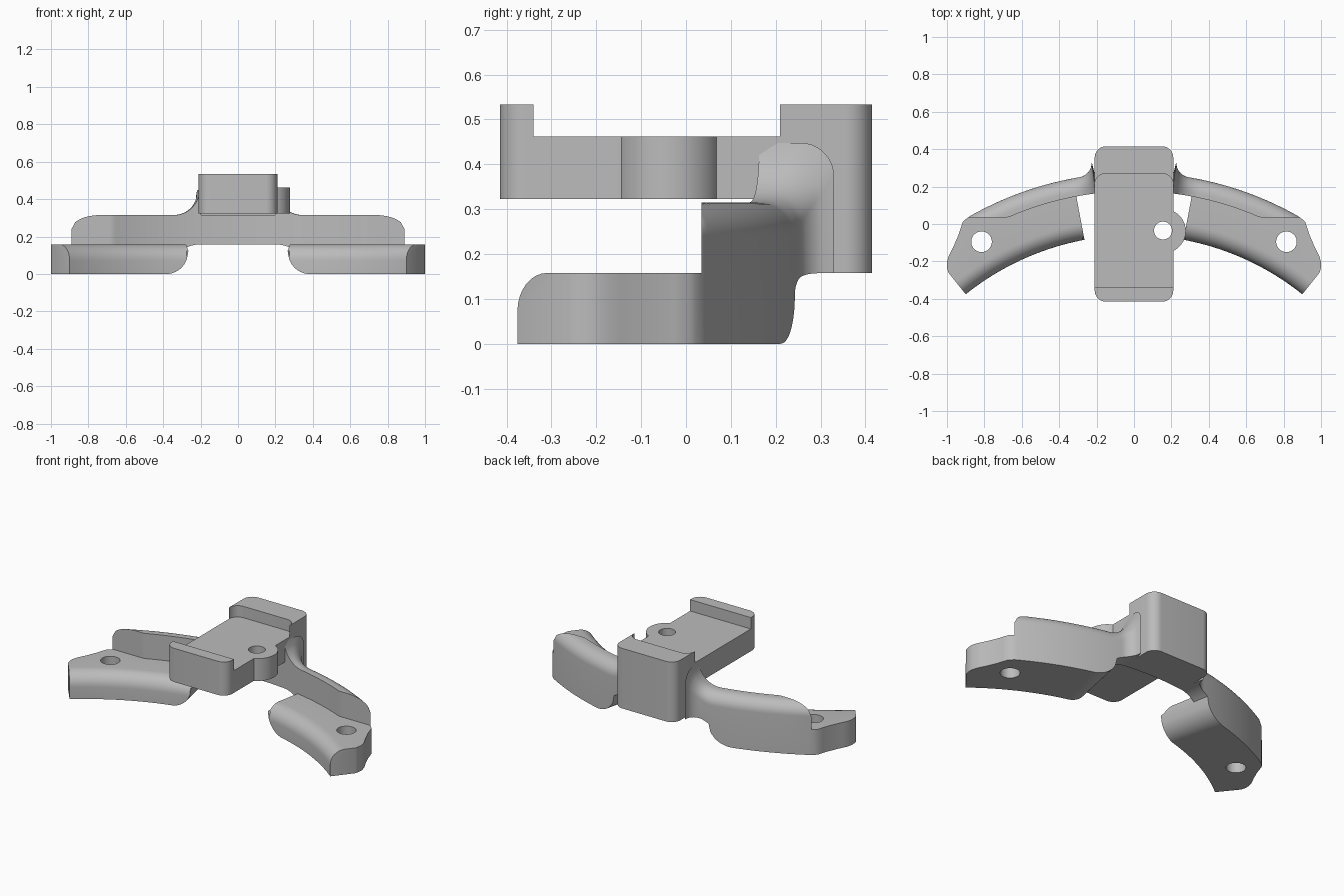
import bpy, bmesh, math

cube = bpy.data.objects.get("Cube")
if cube:
    bpy.data.objects.remove(cube, do_unlink=True)

GREY = (0.5, 0.5, 0.5, 1)
mat = bpy.data.materials.new("plain grey")
mat.use_nodes = True
mat.diffuse_color = GREY
mat.node_tree.nodes["Principled BSDF"].inputs["Base Color"].default_value = GREY


def finish(name, bm):
    bmesh.ops.remove_doubles(bm, verts=bm.verts, dist=1e-5)
    bmesh.ops.dissolve_degenerate(bm, edges=bm.edges, dist=1e-5)
    bmesh.ops.recalc_face_normals(bm, faces=bm.faces)
    mesh = bpy.data.meshes.new(name)
    bm.to_mesh(mesh)
    bm.free()
    mesh.materials.append(mat)
    obj = bpy.data.objects.new(name, mesh)
    bpy.context.collection.objects.link(obj)
    return obj


def prism(name, outline, z0, z1):
    bm = bmesh.new()
    face = bm.faces.new([bm.verts.new((x, y, z0)) for x, y in outline])
    top = bmesh.ops.extrude_face_region(bm, geom=[face])["geom"]
    bmesh.ops.translate(bm, vec=(0, 0, z1 - z0),
                        verts=[v for v in top if isinstance(v, bmesh.types.BMVert)])
    return finish(name, bm)


def arc(cx, cy, r, start, end, n):
    angles = [math.radians(start + (end - start) * i / n) for i in range(n + 1)]
    return [(cx + r * math.cos(t), cy + r * math.sin(t)) for t in angles]


def disc(cx, cy, r):
    return arc(cx, cy, r, 0, 360, 48)[:-1]


def boolean(target, tool, operation="DIFFERENCE"):
    mod = target.modifiers.new(operation.lower(), "BOOLEAN")
    mod.object, mod.operation, mod.solver = tool, operation, "EXACT"
    bpy.context.view_layer.objects.active = target
    bpy.ops.object.modifier_apply(modifier=mod.name)
    bpy.data.objects.remove(tool, do_unlink=True)


def smooth(obj):
    bpy.ops.object.select_all(action="DESELECT")
    obj.select_set(True)
    bpy.context.view_layer.objects.active = obj
    bpy.ops.object.shade_smooth_by_angle(angle=math.radians(30))


# Cradle: rounded block with an undercut front and a recessed top
HALF, END, R = 0.21, 0.415, 0.06
outline = []
for sx, sy, start in ((1, 1, 0), (-1, 1, 90), (-1, -1, 180), (1, -1, 270)):
    outline += arc(sx * (HALF - R), sy * (END - R), R, start, start + 90, 10)
cradle = prism("cradle", outline, 0.158, 0.533)

boolean(cradle, prism("side_lug", disc(0.16, -0.038, 0.117), 0.2, 0.5), "UNION")
boolean(cradle, prism("undercut", [(-1, -1), (1, -1), (1, 0.19), (-1, 0.19)], 0, 0.323))
recess = [(-0.4, -0.34), (0.4, -0.34), (0.4, 0.21)]
recess += arc(HALF - R, 0.21, R, 0, 90, 10) + arc(R - HALF, 0.21, R, 90, 180, 10)
recess += [(-0.4, 0.21)]
boolean(cradle, prism("recess", recess, 0.462, 0.7))
boolean(cradle, prism("lug_hole", disc(0.155, -0.035, 0.048), 0, 1))
smooth(cradle)

# Arms: one cross-section swept about a centre in front of the model
CENTRE, R_IN, R_WALL, R_OUT = -1.5, 1.44, 1.676, 1.774
PAD_START, WALL_END, PAD_END = 0.185, 0.5255, 0.675
PAD_TOP, WALL_TOP, PAD_ROUND, WALL_ROUND = 0.158, 0.315, 0.085, 0.075
TIP = [(WALL_END, R_OUT), (0.545, 1.766), (0.577, 1.72), (0.61, 1.684),
       (0.64, 1.658), (0.658, 1.636), (0.669, 1.61), (PAD_END, 1.588)]


def flare(d, r):
    """Concave fillet height at distance d from the block, zero inside it."""
    return r - math.sqrt(r * r - (r - d) ** 2) if 0 <= d < r else 0


def underside(a):
    if a < PAD_START:
        t = max(0, (a - 0.12) / (PAD_START - 0.12))
        return PAD_TOP - 0.033 * t ** 2
    t = max(0, (0.268 - a) / (0.268 - PAD_START))
    return 0.125 * (1 - math.sqrt(max(0, 1 - t * t)))


def section(a, pad, wall, r_tip=R_OUT):
    d = 1.72 * math.sin(a) - HALF
    r_out = r_tip + flare(d, 0.075)
    top = WALL_TOP + flare(d, 0.14)
    r_wall = min(r_out, max(R_WALL, (0.035 - CENTRE) / math.cos(a))) if wall else r_out
    zb = underside(a)
    r0 = R_IN if pad else r_wall
    pts = [(r0, zb)]
    for r, z in arc(R_IN + PAD_ROUND, PAD_TOP - PAD_ROUND, PAD_ROUND, 180, 90, 8):
        pts.append((r, max(z, zb)) if pad else (r_wall, PAD_TOP))
    pts.append((r_wall, PAD_TOP))
    bend = r_out - WALL_ROUND
    for i in range(11):
        r = r_wall
        if i:
            first = max(bend, r_wall)
            s = math.asin(min(1, (first - bend) / WALL_ROUND))
            r = bend + WALL_ROUND * math.sin(s + (math.pi / 2 - s) * (i - 1) / 9)
        drop = WALL_ROUND - math.sqrt(max(0, WALL_ROUND ** 2 - max(0, r - bend) ** 2))
        pts.append((r, top - drop) if wall else (r_out, PAD_TOP))
    pts.append((r_out, zb))
    return [(r * math.sin(a), CENTRE + r * math.cos(a), z) for r, z in pts]


def steps(a, b, n):
    return [a + (b - a) * i / n for i in range(n + 1)]


rings = [section(a, False, True) for a in [0, 0.06, 0.118] + steps(0.1225, PAD_START, 14)]
rings += [section(a, True, True) for a in steps(PAD_START, 0.268, 14) + steps(0.275, WALL_END, 26)]
for (a0, r0), (a1, r1) in zip(TIP, TIP[1:]):
    rings += [section(a0 + (a1 - a0) * t, True, False, r0 + (r1 - r0) * t) for t in (0, 0.5)]
rings.append(section(PAD_END, True, False, TIP[-1][1]))

bm = bmesh.new()
loops = [[bm.verts.new(p) for p in ring] for ring in rings]
n = len(loops[0])
for one, two in zip(loops, loops[1:]):
    for i in range(n):
        j = (i + 1) % n
        bm.faces.new((one[i], one[j], two[j], two[i]))
bm.faces.new(loops[0])
bm.faces.new(loops[-1])
left_arm = finish("left_arm", bm)
boolean(left_arm, prism("screw_hole", disc(0.815, -0.095, 0.055), -0.5, 1))

# Right arm mirrors the left one
bm = bmesh.new()
bm.from_mesh(left_arm.data)
bmesh.ops.scale(bm, vec=(-1, 1, 1), verts=bm.verts)
right_arm = finish("right_arm", bm)
for arm in (left_arm, right_arm):
    smooth(arm)
